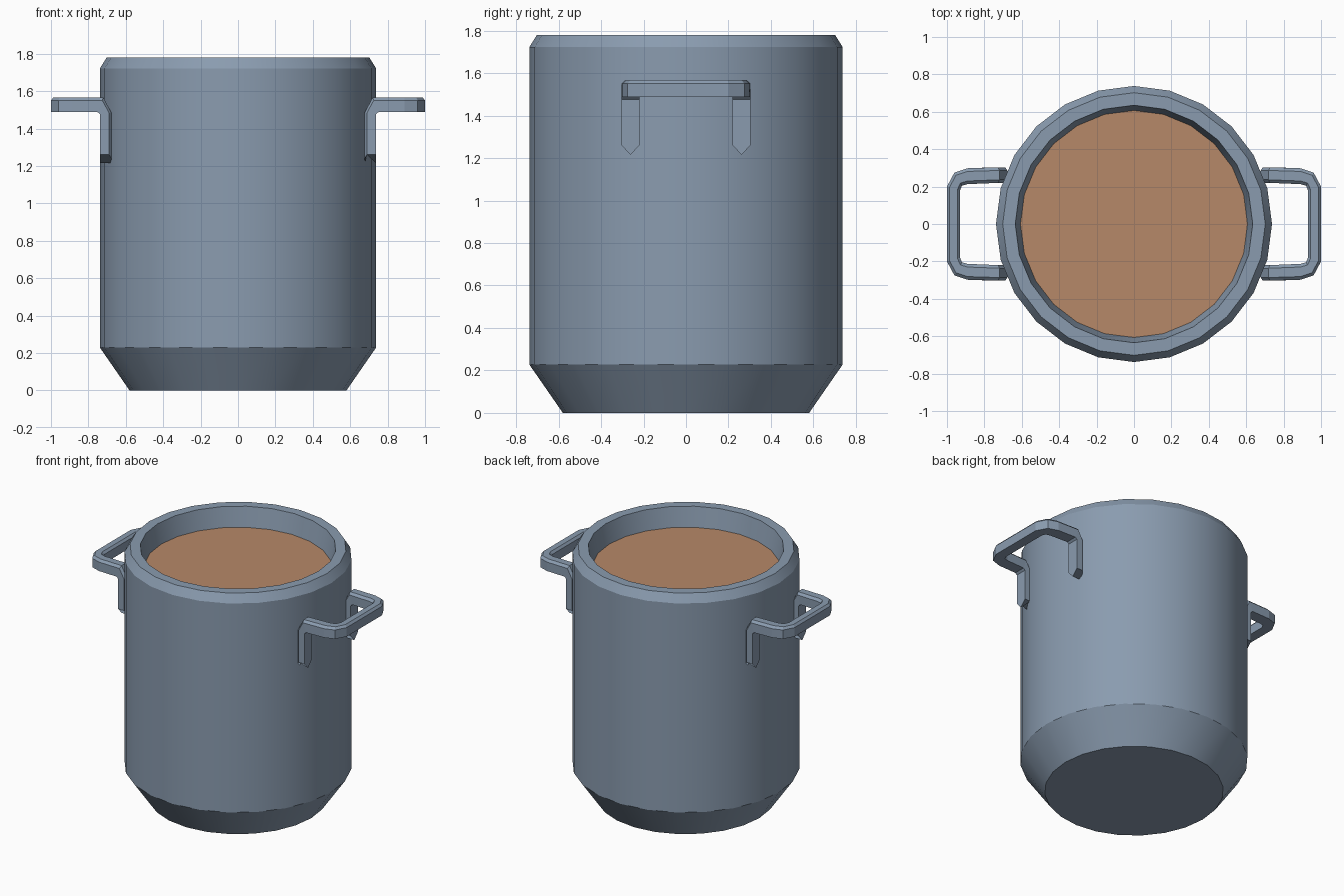
import bpy, bmesh, math
from mathutils import Vector

if "Cube" in bpy.data.objects:
    bpy.data.objects.remove(bpy.data.objects["Cube"])

SIDES = 24


def material(name, color):
    mat = bpy.data.materials.new(name)
    mat.diffuse_color = (*color, 1)
    mat.use_nodes = True
    mat.node_tree.nodes["Principled BSDF"].inputs["Base Color"].default_value = mat.diffuse_color
    return mat


STEEL = material("blue_grey", (0.254, 0.33, 0.43))
BROWN = material("brown", (0.47, 0.25, 0.14))


def make_object(name, bm, mat, smooth=False):
    bmesh.ops.recalc_face_normals(bm, faces=bm.faces)
    mesh = bpy.data.meshes.new(name)
    bm.to_mesh(mesh)
    bm.free()
    mesh.materials.append(mat)
    obj = bpy.data.objects.new(name, mesh)
    bpy.context.collection.objects.link(obj)
    if smooth:
        bpy.ops.object.select_all(action='DESELECT')
        bpy.context.view_layer.objects.active = obj
        obj.select_set(True)
        bpy.ops.object.shade_smooth_by_angle(angle=math.radians(25))
    return obj


def bridge(bm, rings):
    for a, b in zip(rings, rings[1:]):
        n = len(a)
        for i in range(n):
            j = (i + 1) % n
            bm.faces.new((a[i], a[j], b[j], b[i]))


def circle(bm, r, z):
    step = 2 * math.pi / SIDES
    return [bm.verts.new((r * math.cos(i * step), r * math.sin(i * step), z))
            for i in range(SIDES)]


# Pot body: tapered foot, straight wall, bevelled rim, inner wall
bm = bmesh.new()
profile = [(0.58, 0), (0.738, 0.228), (0.738, 1.722), (0.702, 1.78),
           (0.635, 1.78), (0.607, 1.642)]
rings = [circle(bm, r, z) for r, z in profile]
bridge(bm, rings)
bm.faces.new(rings[0])
make_object("pot_body", bm, STEEL, smooth=True)

# Contents: flat brown surface
bm = bmesh.new()
bm.faces.new(circle(bm, 0.609, 1.642))
contents = make_object("contents", bm, BROWN)
if contents.data.polygons[0].normal.z < 0:
    contents.data.flip_normals()

# Handle stations: inner edge xy, outer edge xy, z, thickness vector, tip drop
stations = [
    ((0.737, 0.22), (0.737, 0.303), 1.26, (-0.06, 0, 0), 0.045),
    ((0.737, 0.22), (0.737, 0.303), 1.475, (-0.06, 0, 0.01), 0),
    ((0.75, 0.22), (0.75, 0.303), 1.487, (-0.03, 0, 0.08), 0),
    ((0.89, 0.213), (0.89, 0.298), 1.487, (0, 0, 0.08), 0),
    ((0.92, 0.205), (0.96, 0.275), 1.487, (0, 0, 0.08), 0),
    ((0.93, 0.18), (1.0, 0.20), 1.487, (0, 0, 0.08), 0),
]


def handle(name, side):
    bm = bmesh.new()
    path = [(s, 1) for s in stations] + [(s, -1) for s in reversed(stations)]
    rings = []
    for (inner, outer, z, t, drop), my in path:
        a, b, t = Vector((*inner, z)), Vector((*outer, z)), Vector(t)
        down = Vector((0, 0, -drop))
        mid = a.lerp(b, 0.5) + down
        pts = [a, mid, b, b + t * 0.8, b.lerp(a, 0.2) + t + down * 0.4,
               mid + t, a.lerp(b, 0.2) + t + down * 0.4, a + t * 0.8]
        rings.append([bm.verts.new((p.x * side, p.y * my, p.z)) for p in pts])
    bridge(bm, rings)
    bm.faces.new(rings[0])
    bm.faces.new(rings[-1])
    make_object(name, bm, STEEL)


handle("right_handle", 1)
handle("left_handle", -1)
